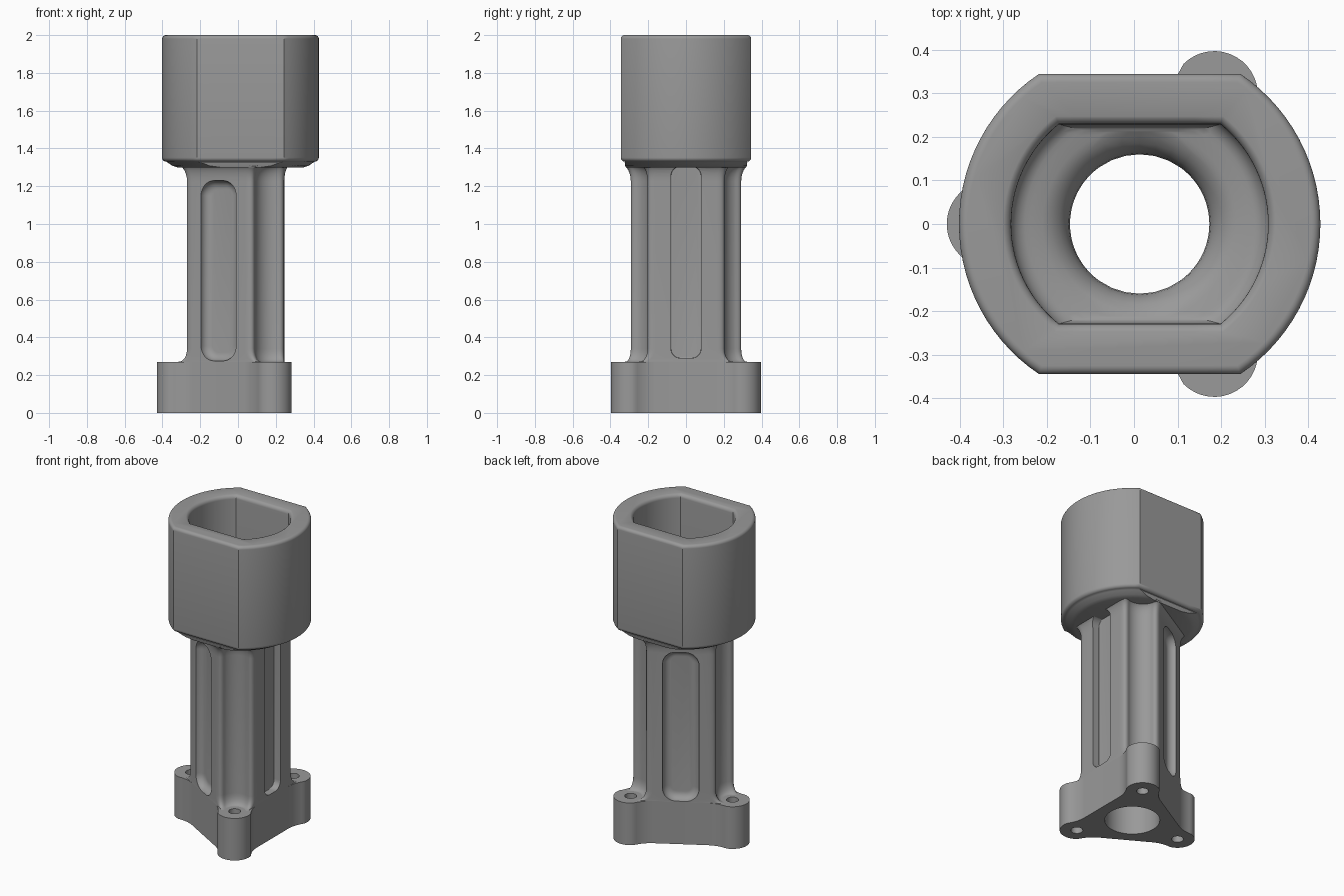
import bpy, bmesh, math
from mathutils import Vector, Matrix

if "Cube" in bpy.data.objects:
    bpy.data.objects.remove(bpy.data.objects["Cube"])

CX = 0.013          # x position of the main axis
FLAT = 0.232        # distance from axis to the three flat sides
SCREW = 0.343       # distance from axis to the screw centres
BORE = 0.16
QUARTER = [math.pi / 2 * i / 6 for i in range(7)]

grey = bpy.data.materials.new("grey_metal")
grey.diffuse_color = (0.32, 0.32, 0.32, 1)
grey.use_nodes = True
grey.node_tree.nodes["Principled BSDF"].inputs["Base Color"].default_value = grey.diffuse_color


def loft(name, rings):
    """Solid through rings of 3D points with equal counts."""
    bm = bmesh.new()
    loops = [[bm.verts.new(p) for p in ring] for ring in rings]
    n = len(loops[0])
    for a, b in zip(loops, loops[1:]):
        for i in range(n):
            bm.faces.new((a[i], a[(i + 1) % n], b[(i + 1) % n], b[i]))
    bm.faces.new(loops[0][::-1])
    bm.faces.new(loops[-1])
    bmesh.ops.recalc_face_normals(bm, faces=bm.faces)
    me = bpy.data.meshes.new(name)
    bm.to_mesh(me)
    bm.free()
    ob = bpy.data.objects.new(name, me)
    bpy.context.collection.objects.link(ob)
    me.materials.append(grey)
    return ob


def tri_section(rc, convex, z, soft, skip, scale=1.0):
    """Three flats joined by arcs about the screw centres (lobes or channels)."""
    c = Vector((SCREW * math.cos(math.pi / 3), SCREW * math.sin(math.pi / 3)))
    dx = FLAT - c.x
    start = math.atan2(-math.sqrt(rc * rc - dx * dx), dx)
    end = 2 * math.pi / 3 - start
    if not convex:
        end -= 2 * math.pi
    steps = 24
    arc = [c + rc * Vector((math.cos(t), math.sin(t)))
           for t in (start + (end - start) * i / steps for i in range(steps + 1))]
    a, b = arc[0], arc[-1]
    mid = arc[skip:-skip]

    def blend(p, corner, q):   # rounded corner as a short curve
        return [p * (1 - t) ** 2 + corner * 2 * t * (1 - t) + q * t * t
                for t in (i / 8 for i in range(9))]

    flat_a = a - Vector((0, soft))
    flat_b = b + Vector((-math.sin(2 * math.pi / 3), math.cos(2 * math.pi / 3))) * soft
    side = blend(flat_a, a, mid[0]) + mid[1:-1] + blend(mid[-1], b, flat_b)
    pts = []
    for k in range(3):
        rot = Matrix.Rotation(k * 2 * math.pi / 3, 2)
        pts += [rot @ p * scale for p in side]
    if not convex and scale > 1:
        for p in pts:
            p.y = max(-0.322, min(0.322, p.y))
    return [(p.x + CX, p.y, z) for p in pts]


def d_section(r, y, z, n=28, m=6):
    """Circle of radius r cut by flats at +-y."""
    circle = y >= r
    ac = math.radians(54) if circle else math.asin(y / r)
    pts = []
    for s in (0, math.pi):
        for i in range(n + 1):
            t = s - ac + 2 * ac * i / n
            pts.append((r * math.cos(t), r * math.sin(t)))
        for i in range(1, m):
            f = i / m
            if circle:
                t = s + ac + (math.pi - 2 * ac) * f
                pts.append((r * math.cos(t), r * math.sin(t)))
            else:
                sg = 1 if s == 0 else -1
                pts.append((sg * r * math.cos(ac) * (1 - 2 * f), sg * y))
    return [(x + CX, yy, z) for x, yy in pts]


def cylinder(r, x, y, z0, z1, n=32):
    return loft("cutter", [[(x + r * math.cos(i * 2 * math.pi / n),
                             y + r * math.sin(i * 2 * math.pi / n), z)
                            for i in range(n)] for z in (z0, z1)])


def slot(angle, half, z0, z1, r, floor, f):
    """Rounded upright slot cutter facing the given angle; f is the floor fillet."""
    profile = [(floor + f * (1 - math.cos(t)), f * (1 - math.sin(t))) for t in QUARTER]
    rings = []
    for x, inset in profile + [(0.5, 0)]:
        ring = []
        for k, (sy, zc) in enumerate(((1, z1 - r), (-1, z1 - r), (-1, z0 + r), (1, z0 + r))):
            for i in range(9):
                t = math.pi / 2 * (k + i / 8)
                y = sy * (half - r) + (r - inset) * math.cos(t)
                z = zc + (r - inset) * math.sin(t)
                v = Matrix.Rotation(angle, 3, 'Z') @ Vector((x, y, z))
                ring.append((v.x + CX, v.y, v.z))
        rings.append(ring)
    return loft("cutter", rings)


def cut(ob, cutters):
    bpy.context.view_layer.objects.active = ob
    for c in cutters:
        m = ob.modifiers.new("cut", 'BOOLEAN')
        m.operation, m.solver, m.object = 'DIFFERENCE', 'EXACT', c
        bpy.ops.object.modifier_apply(modifier=m.name)
        bpy.data.objects.remove(c)


def bore():
    return cylinder(BORE, CX, 0, -0.1, 1.6, 64)


# Base: three screw lobes joined by flat walls
base = loft("base", [tri_section(0.1, True, z, 0.06, 4) for z in (0, 0.27)])
holes = []
for k in range(3):
    t = math.radians(60 + 120 * k)
    holes.append(cylinder(0.035, CX + SCREW * math.cos(t), SCREW * math.sin(t), -0.1, 0.4))
cut(base, [bore()] + holes)

# Column: screw channels that fillet into the base and flare under the head
rings = []
for t in QUARTER:
    rings.append(tri_section(0.066 + 0.034 * math.sin(t), False, 0.27 + 0.07 * (1 - math.cos(t)),
                             0.03 + 0.025 * math.sin(t), 5))
for t in QUARTER:
    f = 1 - math.cos(t)
    rings.append(tri_section(0.1 - 0.012 * f, False, 1.225 + 0.085 * math.sin(t), 0.055, 5,
                             1 + 0.13 * f))
column = loft("column", rings)
cut(column, [bore(),
             slot(0, 0.08, 0.29, 1.305, 0.05, 0.187, 0.004),
             slot(math.radians(120), 0.107, 0.275, 1.23, 0.08, 0.187, 0.045),
             slot(math.radians(240), 0.107, 0.275, 1.23, 0.08, 0.187, 0.045)])
# Open the hidden ends of the column
bm = bmesh.new()
bm.from_mesh(column.data)
ends = [f for f in bm.faces if abs(f.normal.z) > 0.99
        and all(v.co.z < 0.2701 or v.co.z > 1.3099 for v in f.verts)]
bmesh.ops.delete(bm, geom=ends, context='FACES')
bm.to_mesh(column.data)
bm.free()

# Head: round body with two flats, softened rims and a domed underside
under = [(0.335, 0.318, 1.300), (0.36, 0.321, 1.308), (0.385, 0.325, 1.325)]
under += [(0.393 + 0.022 * math.sin(t), 0.323 + 0.022 * math.sin(t), 1.352 - 0.022 * math.cos(t))
          for t in QUARTER]
rim = [(0.395 + 0.02 * math.cos(t), 0.325 + 0.02 * math.cos(t), 1.98 + 0.02 * math.sin(t))
       for t in QUARTER]
head = loft("head", [d_section(*s) for s in under + rim])
# Pocket: matching flats above, funnelling down to the round bore
stages = [(BORE, 1, 1.2)]
for t in QUARTER:
    r = 0.245 - 0.085 * math.cos(t)
    stages.append((r, 0.212, 1.325 + 0.085 * math.sin(t)))
stages += [(0.252 + 0.045 * math.sin(t), 0.215 + 0.015 * math.sin(t), 1.457 - 0.045 * math.cos(t))
           for t in QUARTER]
stages += [(0.295 + 0.025 * (1 - math.cos(t)), 0.229 + 0.025 * (1 - math.cos(t)),
            1.976 + 0.025 * math.sin(t)) for t in QUARTER]
stages.append((0.32, 0.254, 2.1))
cut(head, [loft("cutter", [d_section(*s) for s in stages])])

# Smooth shading with crisp edges
for ob in (base, column, head):
    bpy.ops.object.select_all(action='DESELECT')
    ob.select_set(True)
    bpy.context.view_layer.objects.active = ob
    bpy.ops.object.shade_smooth_by_angle(angle=math.radians(35))
